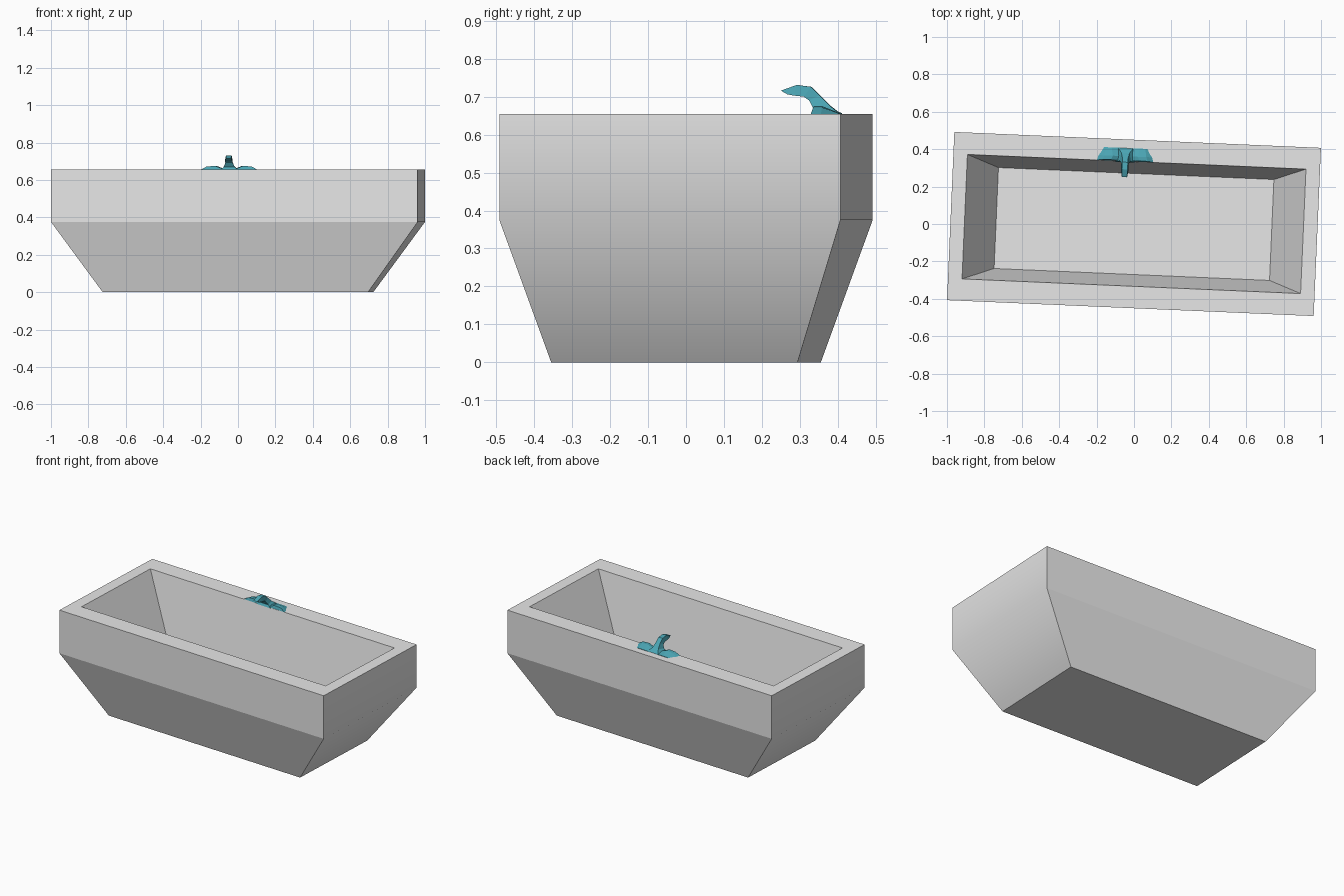
import bpy, bmesh, math
from mathutils import Matrix

if "Cube" in bpy.data.objects:
    bpy.data.objects.remove(bpy.data.objects["Cube"])

TURN = Matrix.Rotation(math.radians(-2.48), 4, 'Z')   # whole model is slightly turned
RIM = 0.655


def material(name, rgb):
    m = bpy.data.materials.new(name)
    m.diffuse_color = (*rgb, 1)
    m.use_nodes = True
    m.node_tree.nodes["Principled BSDF"].inputs["Base Color"].default_value = m.diffuse_color
    return m


grey = material("light grey", (0.8, 0.8, 0.8))
teal = material("teal metal", (0.07, 0.38, 0.46))


def loft(name, rings, mat, cx=0.0):
    """Skin a list of equal rings and cap both ends."""
    bm = bmesh.new()
    loops = [[bm.verts.new((x + cx, y, z)) for x, y, z in r] for r in rings]
    n = len(loops[0])
    for a, b in zip(loops, loops[1:]):
        for i in range(n):
            j = (i + 1) % n
            bm.faces.new((a[i], a[j], b[j], b[i]))
    bm.faces.new(loops[0][::-1])
    bm.faces.new(loops[-1])
    bmesh.ops.recalc_face_normals(bm, faces=bm.faces)
    bm.transform(TURN)
    me = bpy.data.meshes.new(name)
    bm.to_mesh(me)
    bm.free()
    me.materials.append(mat)
    ob = bpy.data.objects.new(name, me)
    bpy.context.collection.objects.link(ob)
    return ob


def rect(a, b, z):
    return [(-a, -b, z), (a, -b, z), (a, b, z), (-a, b, z)]


# Tub: outer shell up to the rim, then down the inside to the floor
tub = loft("tub", [rect(0.71, 0.325, 0), rect(0.981, 0.45, 0.375),
                   rect(0.981, 0.45, RIM), rect(0.906, 0.333, RIM),
                   rect(0.737, 0.27, 0.285)], grey)

# Soft shading only across the knee of the two outer end walls
bm = bmesh.new()
bm.from_mesh(tub.data)
bm.normal_update()
for e in bm.edges:
    ends = all(abs(f.normal.x) > 0.6 and abs(f.normal.y) < 0.2
               and f.normal.x * f.calc_center_median().x > 0 for f in e.link_faces)
    e.smooth = ends
    if ends:
        for f in e.link_faces:
            f.smooth = True
bm.to_mesh(tub.data)
bm.free()

# Tap: spout lofted from (top y, top z, bottom y, bottom z, top half width, bottom half width)
CX = -0.062
spout = [(0.403, 0.656, 0.328, 0.654, 0.040, 0.050),
         (0.378, 0.676, 0.335, 0.668, 0.022, 0.030),
         (0.350, 0.704, 0.323, 0.690, 0.015, 0.020),
         (0.328, 0.726, 0.309, 0.700, 0.015, 0.020),
         (0.290, 0.731, 0.283, 0.703, 0.015, 0.020),
         (0.248, 0.716, 0.266, 0.706, 0.014, 0.017)]
loft("spout", [[(-b, y1, z1), (b, y1, z1), (t, y0, z0), (-t, y0, z0)]
               for y0, z0, y1, z1, t, b in spout], teal, CX)

# Two low faceted handles, fanning outwards
front = [(0.153, 0.654), (0.120, 0.672), (0.075, 0.675), (0.045, 0.663), (0.020, 0.654)]
back = [(0.122, 0.654), (0.105, 0.657), (0.075, 0.657), (0.045, 0.657), (0.020, 0.654)]
for side, label in ((-1, "left_handle"), (1, "right_handle")):
    rings = [[(side * x, 0.333 if z < 0.66 else 0.338, z) for x, z in front],
             [(side * (x - 0.008), 0.360, z) for x, z in front],
             [(side * x, 0.404, z) for x, z in back]]
    loft(label, rings, teal, CX)
